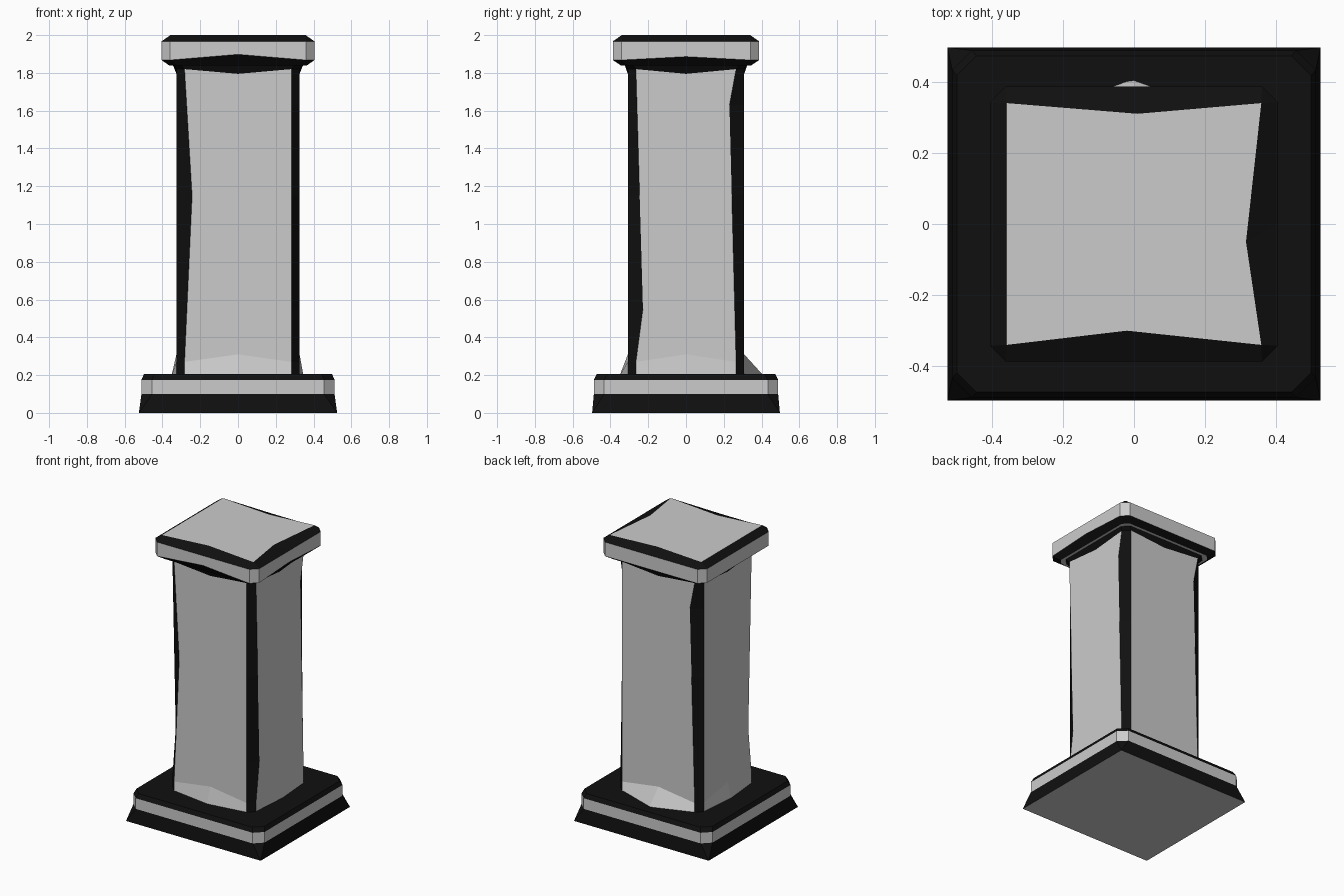
import bpy, bmesh
from mathutils import Vector

if "Cube" in bpy.data.objects:
    bpy.data.objects.remove(bpy.data.objects["Cube"])

black = bpy.data.materials.new("black_trim")
black.diffuse_color = (0.005, 0.005, 0.005, 1)
black.use_nodes = True
black.node_tree.nodes["Principled BSDF"].inputs["Base Color"].default_value = black.diffuse_color


def ring(z, hx, hy, inset, dz=(0, 0, 0, 0), out=(0, 0, 0, 0), shift=(0, 0, 0, 0)):
    """Chamfered rectangle, three points per side (front, right, back, left).
    dz, out and shift displace the middle point of each side."""
    ins = [inset] * 8 if isinstance(inset, (int, float)) else inset
    pts = []
    for s in range(4):
        n = Vector([(0, -1, 0), (1, 0, 0), (0, 1, 0), (-1, 0, 0)][s])
        t = Vector((-n.y, n.x, 0))
        d, half = (hy, hx) if s % 2 == 0 else (hx, hy)
        up = Vector((0, 0, z))
        pts += [n * d - t * (half - ins[2 * s]) + up,
                n * (d + out[s]) + t * shift[s] + up + Vector((0, 0, dz[s])),
                n * d + t * (half - ins[2 * s + 1]) + up]
    return pts


def loft(name, rings, styles, bottom_black=False, top_black=False):
    """Skin the rings; style per row: k black, g grey, s grey sides with black corners."""
    bm = bmesh.new()
    rows = [[bm.verts.new(p) for p in r] for r in rings]
    for a, b, style in zip(rows, rows[1:], styles):
        for i in range(12):
            j = (i + 1) % 12
            f = bm.faces.new((a[i], a[j], b[j], b[i]))
            f.material_index = int(style == "k" or (style == "s" and i % 3 == 2))
    bm.faces.new(rows[0][::-1]).material_index = int(bottom_black)
    bm.faces.new(rows[-1]).material_index = int(top_black)
    bmesh.ops.remove_doubles(bm, verts=bm.verts[:], dist=0.0005)
    me = bpy.data.meshes.new(name)
    bm.to_mesh(me)
    bm.free()
    me.materials.append(None)
    me.materials.append(black)
    ob = bpy.data.objects.new(name, me)
    bpy.context.collection.objects.link(ob)
    return ob


# Stepped base: sharp skirt, chamfered band, bevelled top
loft("base", [
    ring(0.0, 0.525, 0.497, 0),
    ring(0.10, 0.511, 0.488, 0.055),
    ring(0.175, 0.511, 0.488, 0.055),
    ring(0.205, 0.498, 0.473, 0.055),
], "kgk", top_black=True)

# Shaft: each corner edge has an inset profile, some with one chipped notch
C = 0.043
LO, HI = 0.27, 1.82
notches = {0: (1.15, 0.083), 2: (0.55, 0.080), 3: (1.63, 0.078),
           5: (1.63, 0.080), 7: (0.60, 0.080)}


def insets(z):
    res = []
    for e in range(8):
        v = C
        if e in notches:
            zn, d = notches[e]
            k = (z - LO) / (zn - LO) if z < zn else (HI - z) / (HI - zn)
            v += (d - C) * max(0, k)
        res.append(v)
    return res


HX, HY = 0.326, 0.308
rings = [ring(0.2, HX, HY, C, out=(0.042, 0.02, 0.10, 0.025)),
         ring(LO, HX, HY, insets(LO), dz=[0.04] * 4)]
rings += [ring(z, HX, HY, insets(z)) for z in (0.55, 0.60, 1.15, 1.63)]
rings += [ring(HI, HX, HY, C, dz=[-0.025] * 4),
          ring(1.842, 0.345, 0.325, C)]
loft("shaft", rings, "ssssssk", True, True)

# Cap: underside lip, band with chipped lower edge, bevel to a chipped top
loft("cap", [
    ring(1.84, 0.34, 0.32, 0.04),
    ring(1.84, 0.365, 0.345, 0.04),
    ring(1.868, 0.405, 0.387, 0.045, dz=(0.03, 0.018, 0, 0)),
    ring(1.967, 0.405, 0.387, 0.045),
    ring(2.0, 0.358, 0.34, 0, out=(-0.04, -0.043, -0.03, 0),
         shift=(-0.02, -0.05, -0.01, 0)),
], "gkgk")
